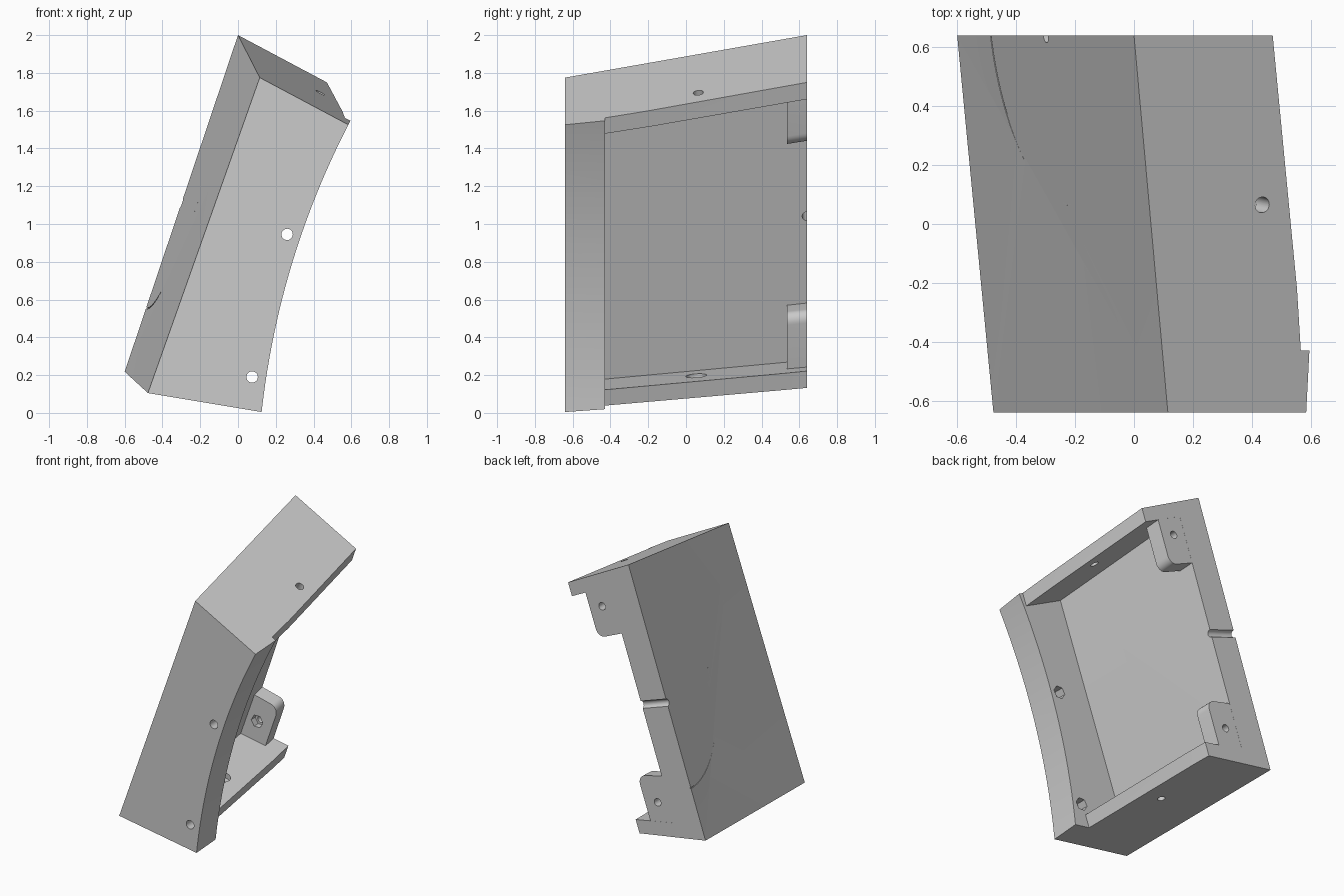
import bpy, bmesh, math
from mathutils import Vector

if "Cube" in bpy.data.objects:
    bpy.data.objects.remove(bpy.data.objects["Cube"])

# Skewed block coordinates: u = depth from outer skin, v = top (0) to bottom (1), y = world y
A0, A1 = Vector((0.115, -0.64, 1.775)), Vector((0.0, 0.64, 2.0))
B0, B1 = Vector((-0.477, -0.64, 0.105)), Vector((-0.6, 0.64, 0.218))
TOP_DIR, BOTTOM_DIR = Vector((0.47, 0, -0.25)), Vector((0.51, 0, -0.085))


def Q(u, v, y):
    k = (y + 0.64) / 1.28
    return A0.lerp(A1, k).lerp(B0.lerp(B1, k), v) + TOP_DIR.lerp(BOTTOM_DIR, v) * u


def loft(name, ring_a, ring_b):
    bm = bmesh.new()
    a = [bm.verts.new(p) for p in ring_a]
    b = [bm.verts.new(p) for p in ring_b]
    n = len(a)
    bm.faces.new(a)
    bm.faces.new(b[::-1])
    for i in range(n):
        bm.faces.new((a[i], b[i], b[(i + 1) % n], a[(i + 1) % n]))
    bmesh.ops.triangulate(bm, faces=bm.faces[:])
    bmesh.ops.recalc_face_normals(bm, faces=bm.faces[:])
    me = bpy.data.meshes.new(name)
    bm.to_mesh(me)
    bm.free()
    ob = bpy.data.objects.new(name, me)
    bpy.context.collection.objects.link(ob)
    return ob


def slab(name, uv, y0, y1):
    return loft(name, [Q(u, v, y0) for u, v in uv], [Q(u, v, y1) for u, v in uv])


def rod(name, p, q, r, n=24):
    p, q = Vector(p), Vector(q)
    rot = (q - p).to_track_quat('Z', 'Y')
    ring = [rot @ Vector((r * math.cos(i * math.tau / n), r * math.sin(i * math.tau / n), 0))
            for i in range(n)]
    return loft(name, [p + c for c in ring], [q + c for c in ring])


def cut(other, operation='DIFFERENCE'):
    other.hide_render = True
    m = body.modifiers.new("boolean", 'BOOLEAN')
    m.operation, m.solver, m.object = operation, 'MANIFOLD', other
    bpy.context.view_layer.objects.active = body
    bpy.ops.object.modifier_apply(modifier=m.name)
    bpy.data.objects.remove(other)


# Skewed solid block
body = slab("skewed_shell_block", [(0, 0), (0, 1), (1.45, 1), (1.45, 0)], -0.64, 0.64)

# Curved edge of the front flange
C, D = Vector((0.125, 0, 0.005)), Vector((0.584, 0, 1.525))
perp = Vector((-0.957, 0, 0.29))
arc = []
for i in range(33):
    t = -0.15 + 1.3 * i / 32
    arc.append(C.lerp(D, t) + perp * 0.073 * 4 * t * (1 - t))
arc += [Vector((2, 0, arc[-1].z)), Vector((2, 0, arc[0].z))]
cut(loft("arc_cutter", [p + Vector((0, -0.8, 0)) for p in arc],
         [p + Vector((0, 0.8, 0)) for p in arc]))

# Lower rim behind the flange
cut(slab("rim_cutter", [(1, -0.3), (1, 1.3), (2, 1.3), (2, -0.3)], -0.43, 0.75))

# Cavity open at the back, then two rounded mounting tabs mirrored top to bottom
cut(slab("cavity_cutter", [(0.4, 0.055), (0.4, 0.945), (1.6, 0.945), (1.6, 0.055)], -0.43, 0.75))
tab = [(0.3, 0.03), (0.78, 0.03)]
for i in range(9):
    a = math.pi / 2 * i / 8
    tab.append((0.67 + 0.11 * math.cos(a), 0.196 + 0.036 * math.sin(a)))
tab.append((0.3, 0.232))
cut(slab("upper_tab", tab, 0.535, 0.6395), 'UNION')
cut(slab("lower_tab", [(u, 1 - v) for u, v in tab], 0.535, 0.6395), 'UNION')

# Bolt holes with hexagonal nut pockets in flange and tabs
yv = Vector((0, 1, 0))
for x, z in ((0.26, 0.945), (0.075, 0.19)):
    cut(rod("flange_hole", (x, -0.8, z), (x, -0.35, z), 0.03))
    cut(rod("flange_nut", (x, -0.50, z), (x, -0.35, z), 0.045, 6))
for v in (0.12, 0.87):
    p = Q(0.585, v, 0.64)
    cut(rod("tab_hole", p - yv * 0.2, p + yv * 0.1, 0.026))
    cut(rod("tab_nut", p - yv * 0.15, p - yv * 0.06, 0.045, 6))

# Holes in the top and bottom walls
n_top = Vector((0.534, -0.128, 1)).normalized()
p = Q(0.816, 0, 0.065)
cut(rod("top_hole", p - n_top * 0.2, p + n_top * 0.1, 0.027))
n_bot = Vector((0.167, -0.074, 1)).normalized()
p = Q(0.72, 1, 0.06)
cut(rod("bottom_hole", p - n_bot * 0.1, p + n_bot * 0.2, 0.025))
cut(rod("bottom_recess", p + n_bot * 0.055, p + n_bot * 0.2, 0.055))

# Half-round notch on the back edge
cut(rod("notch", Q(-0.2, 0.5, 0.64), Q(0.6, 0.5, 0.64), 0.025))

# Fine arc groove on the outer skin
path = []
for s, order in ((0.003, 1), (-0.003, -1)):
    side = []
    for i in range(25):
        a = -0.04 + (math.pi / 2 + 0.04) * i / 24
        side.append((0.45 + (0.36 + s * 0.6) * math.cos(a), 0.64 - (0.575 + s) * math.sin(a)))
    path += side[::order]
cut(loft("groove", [Q(-0.04, v, y) for v, y in path], [Q(0.012, v, y) for v, y in path]))

# Smooth curved surfaces, crisp edges
bpy.ops.object.select_all(action='DESELECT')
body.select_set(True)
bpy.context.view_layer.objects.active = body
bpy.ops.object.shade_smooth_by_angle(angle=math.radians(25))
